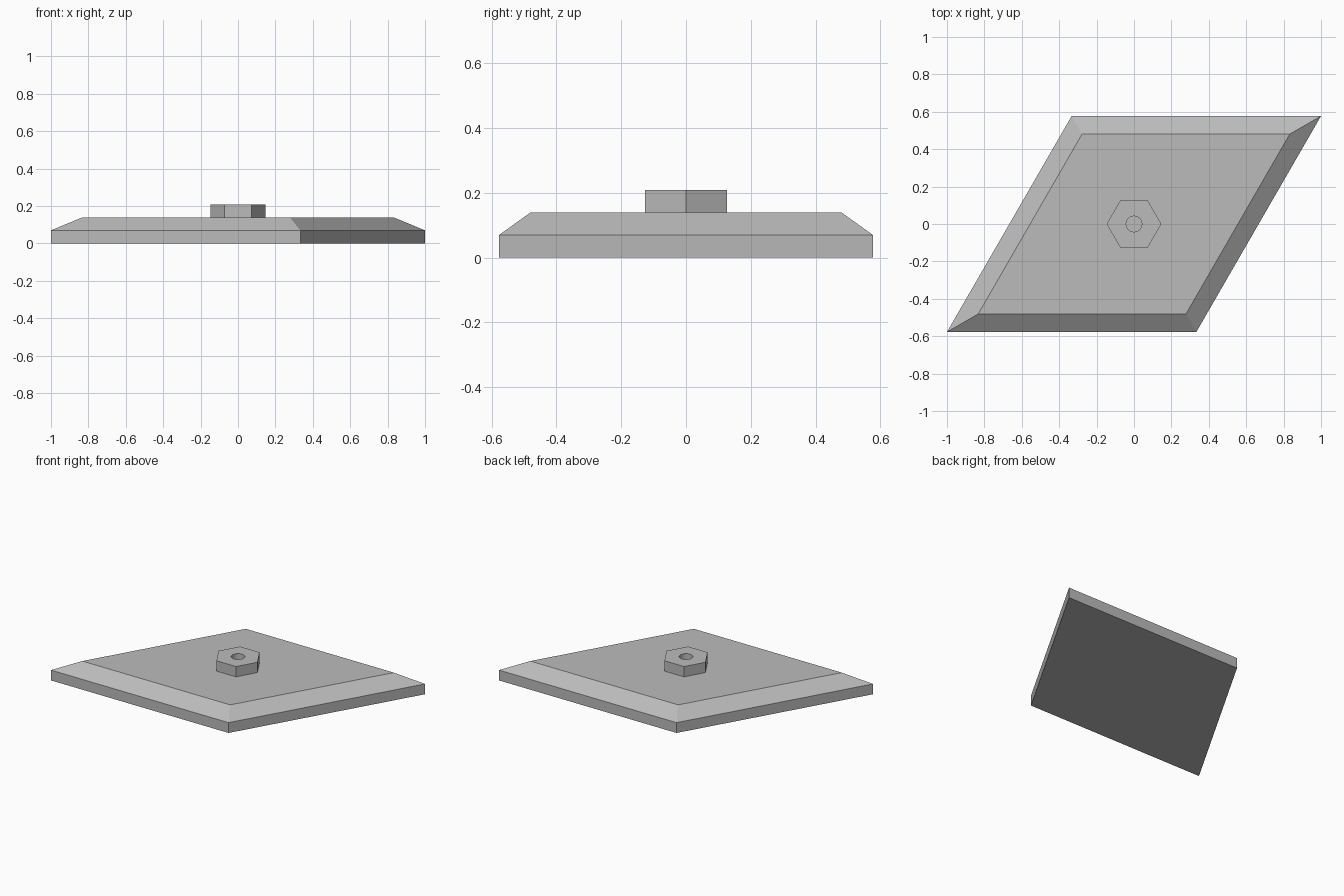
import bpy, bmesh, math

if "Cube" in bpy.data.objects:
    bpy.data.objects.remove(bpy.data.objects["Cube"], do_unlink=True)

grey = bpy.data.materials.new("plain grey")
grey.use_nodes = True
colour = (0.5, 0.5, 0.5, 1)
grey.diffuse_color = colour
grey.node_tree.nodes["Principled BSDF"].inputs["Base Color"].default_value = colour


def loft(name, rings, closed=False):
    """Skin a stack of equal rings; cap the ends, or join last to first."""
    bm = bmesh.new()
    loops = [[bm.verts.new(p) for p in ring] for ring in rings]
    pairs = list(zip(loops, loops[1:]))
    if closed:
        pairs.append((loops[-1], loops[0]))
    else:
        bm.faces.new(loops[0])
        bm.faces.new(loops[-1])
    for a, b in pairs:
        for i in range(len(a)):
            j = (i + 1) % len(a)
            bm.faces.new((a[i], a[j], b[j], b[i]))
    bmesh.ops.recalc_face_normals(bm, faces=bm.faces)
    mesh = bpy.data.meshes.new(name)
    bm.to_mesh(mesh)
    bm.free()
    mesh.materials.append(grey)
    obj = bpy.data.objects.new(name, mesh)
    bpy.context.collection.objects.link(obj)
    return obj


# Rhombic plate with a sloped rim
half_depth = 1 / math.sqrt(3)
corners = [(-1, -half_depth), (1 / 3, -half_depth), (1, half_depth), (-1 / 3, half_depth)]
plate_top = 0.139
loft("rhombic_plate", [[(x * s, y * s, z) for x, y in corners]
                       for s, z in ((1, 0), (1, 0.07), (0.833, plate_top))])

# Hexagonal nut with a round bore, standing on the plate
SEGMENTS = 48
HEX_R, BORE_R, NUT_TOP = 0.146, 0.042, 0.209


def ring(hexagonal, z):
    points = []
    for i in range(SEGMENTS):
        a = 2 * math.pi * i / SEGMENTS
        r = BORE_R
        if hexagonal:
            r = HEX_R * math.cos(math.pi / 6) / math.cos(a % (math.pi / 3) - math.pi / 6)
        points.append((r * math.cos(a), r * math.sin(a), z))
    return points


nut = loft("hex_nut", [ring(True, plate_top), ring(True, NUT_TOP),
                       ring(False, NUT_TOP), ring(False, plate_top)], closed=True)
bpy.context.view_layer.objects.active = nut
nut.select_set(True)
bpy.ops.object.shade_smooth_by_angle(angle=math.radians(30))
